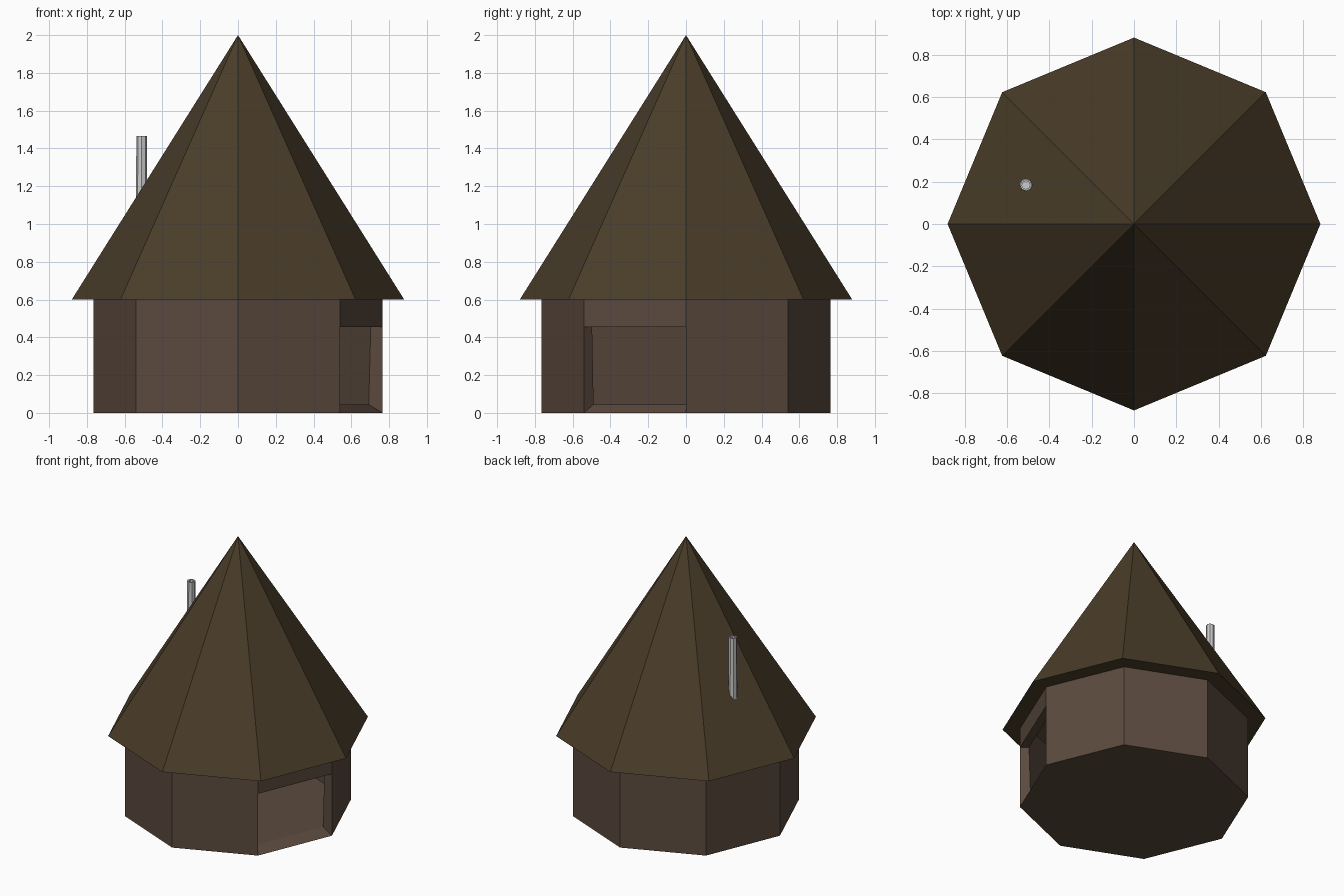
import bpy, bmesh
from math import cos, sin, pi

if "Cube" in bpy.data.objects:
    bpy.data.objects.remove(bpy.data.objects["Cube"])


def material(name, rgb):
    m = bpy.data.materials.new(name)
    m.diffuse_color = (*rgb, 1)
    m.use_nodes = True
    m.node_tree.nodes["Principled BSDF"].inputs["Base Color"].default_value = m.diffuse_color
    return m


def ring(bm, r, z, n=8, cx=0, cy=0):
    return [bm.verts.new((cx + r * cos(2 * pi * i / n), cy + r * sin(2 * pi * i / n), z))
            for i in range(n)]


def bridge(bm, a, b, skip=()):
    n = len(a)
    for i in range(n):
        if i not in skip:
            j = (i + 1) % n
            bm.faces.new((a[i], a[j], b[j], b[i]))


def fan(bm, a, tip):
    for i in range(len(a)):
        bm.faces.new((a[i], a[(i + 1) % len(a)], tip))


def finish(bm, name, mat=None):
    bmesh.ops.recalc_face_normals(bm, faces=bm.faces)
    me = bpy.data.meshes.new(name)
    bm.to_mesh(me)
    bm.free()
    ob = bpy.data.objects.new(name, me)
    bpy.context.collection.objects.link(ob)
    if mat:
        me.materials.append(mat)
    return ob


wall_mat = material("wall brown", (0.105, 0.068, 0.048))
roof_mat = material("roof brown", (0.068, 0.046, 0.022))

# Hollow eight-sided walls and floor, with one side open as a doorway
DOOR = 7
bm = bmesh.new()
outer = [ring(bm, 0.765, z) for z in (0, 0.455, 0.6)]
inner = [ring(bm, r, z) for r, z in ((0.692, 0.045), (0.703, 0.455), (0.70, 0.6))]
for shell in (outer, inner):
    bridge(bm, shell[0], shell[1], skip=(DOOR,))
    bridge(bm, shell[1], shell[2])
    bm.faces.new(shell[0])
bridge(bm, outer[2], inner[2])
# Doorway sill, lintel and jambs
for row in (0, 1):
    bm.faces.new((outer[row][DOOR], outer[row][0], inner[row][0], inner[row][DOOR]))
for k in (DOOR, 0):
    bm.faces.new((outer[0][k], outer[1][k], inner[1][k], inner[0][k]))
finish(bm, "walls", wall_mat)

# Pointed roof with flat soffit, hollow inside
bm = bmesh.new()
eave = ring(bm, 0.88, 0.6)
soffit = ring(bm, 0.70, 0.6)
inside = ring(bm, 0.78, 0.65)
fan(bm, eave, bm.verts.new((0, 0, 2)))
bridge(bm, eave, soffit)
bridge(bm, soffit, inside)
fan(bm, inside, bm.verts.new((0, 0, 1.89)))
finish(bm, "roof", roof_mat)

# Open-topped stove pipe
bm = bmesh.new()
profile = ((0.031, 1.0), (0.028, 1.465), (0.019, 1.465), (0.019, 1.40))
rings = [ring(bm, r, z, 8, -0.51, 0.184) for r, z in profile]
for a, b in zip(rings, rings[1:]):
    bridge(bm, a, b)
bm.faces.new(rings[0])
bm.faces.new(rings[-1])
finish(bm, "chimney_pipe")
